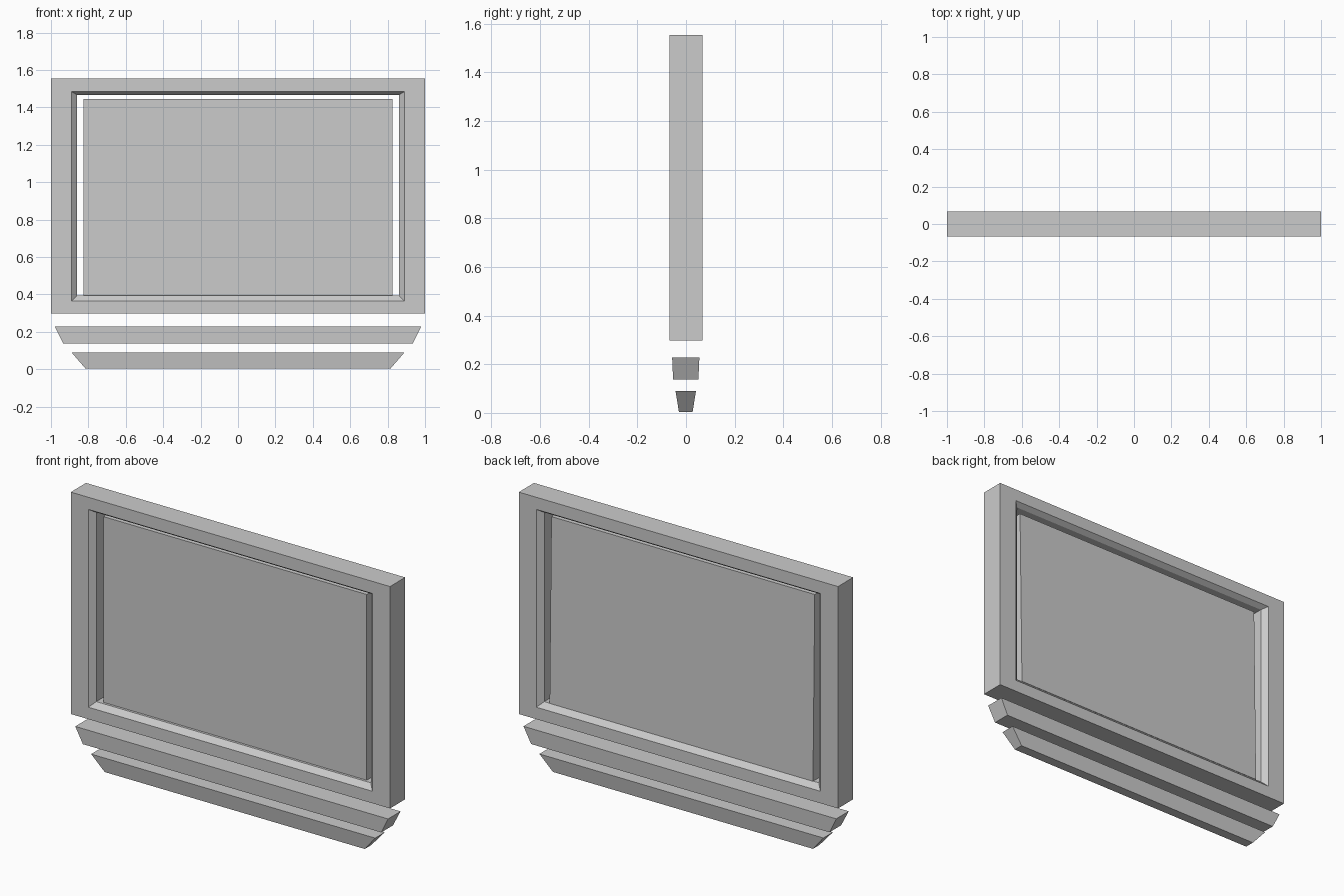
import bpy
import bmesh

if "Cube" in bpy.data.objects:
    bpy.data.objects.remove(bpy.data.objects["Cube"])


def loft(name, rings, closed=False):
    """Join four-cornered rings with quads; cap the ends, or close into a loop."""
    bm = bmesh.new()
    loops = [[bm.verts.new(p) for p in r] for r in rings]
    pairs = list(zip(loops, loops[1:]))
    if closed:
        pairs.append((loops[-1], loops[0]))
    else:
        bm.faces.new(loops[0])
        bm.faces.new(loops[-1])
    for a, b in pairs:
        for i in range(4):
            j = (i + 1) % 4
            bm.faces.new((a[i], a[j], b[j], b[i]))
    bmesh.ops.recalc_face_normals(bm, faces=bm.faces)
    mesh = bpy.data.meshes.new(name)
    bm.to_mesh(mesh)
    bm.free()
    obj = bpy.data.objects.new(name, mesh)
    bpy.context.collection.objects.link(obj)
    return obj


def upright(x, z0, z1, y_low, y_high=None):
    """Rectangle facing front; y may differ between bottom and top."""
    y_high = y_low if y_high is None else y_high
    return [(-x, y_low, z0), (x, y_low, z0), (x, y_high, z1), (-x, y_high, z1)]


def level(x, y0, y1, z):
    """Horizontal rectangle."""
    return [(-x, y0, z), (x, y0, z), (x, y1, z), (-x, y1, z)]


# Outer frame: opening tapers inward from both faces
D = 0.068
OUTER = (1.0, 0.297, 1.554)
LIP = (0.89, 0.365, 1.485)
THROAT = (0.86, 0.394, 1.466)
loft("outer_frame", [
    upright(*OUTER, -D), upright(*LIP, -D), upright(*THROAT, -0.04),
    upright(*THROAT, 0.04), upright(*LIP, D), upright(*OUTER, D),
], closed=True)

# Inset panel, slightly thicker at the bottom of its back
loft("inset_panel", [
    upright(0.825, 0.394, 1.446, -0.026),
    upright(0.825, 0.394, 1.446, 0.042, 0.026),
])

# Two tapered bars beneath the frame
loft("upper_bar", [level(0.935, -0.053, 0.051, 0.138),
                   level(0.98, -0.057, 0.055, 0.228)])
loft("lower_bar", [level(0.815, -0.029, 0.027, 0.003),
                   level(0.89, -0.043, 0.041, 0.09)])
